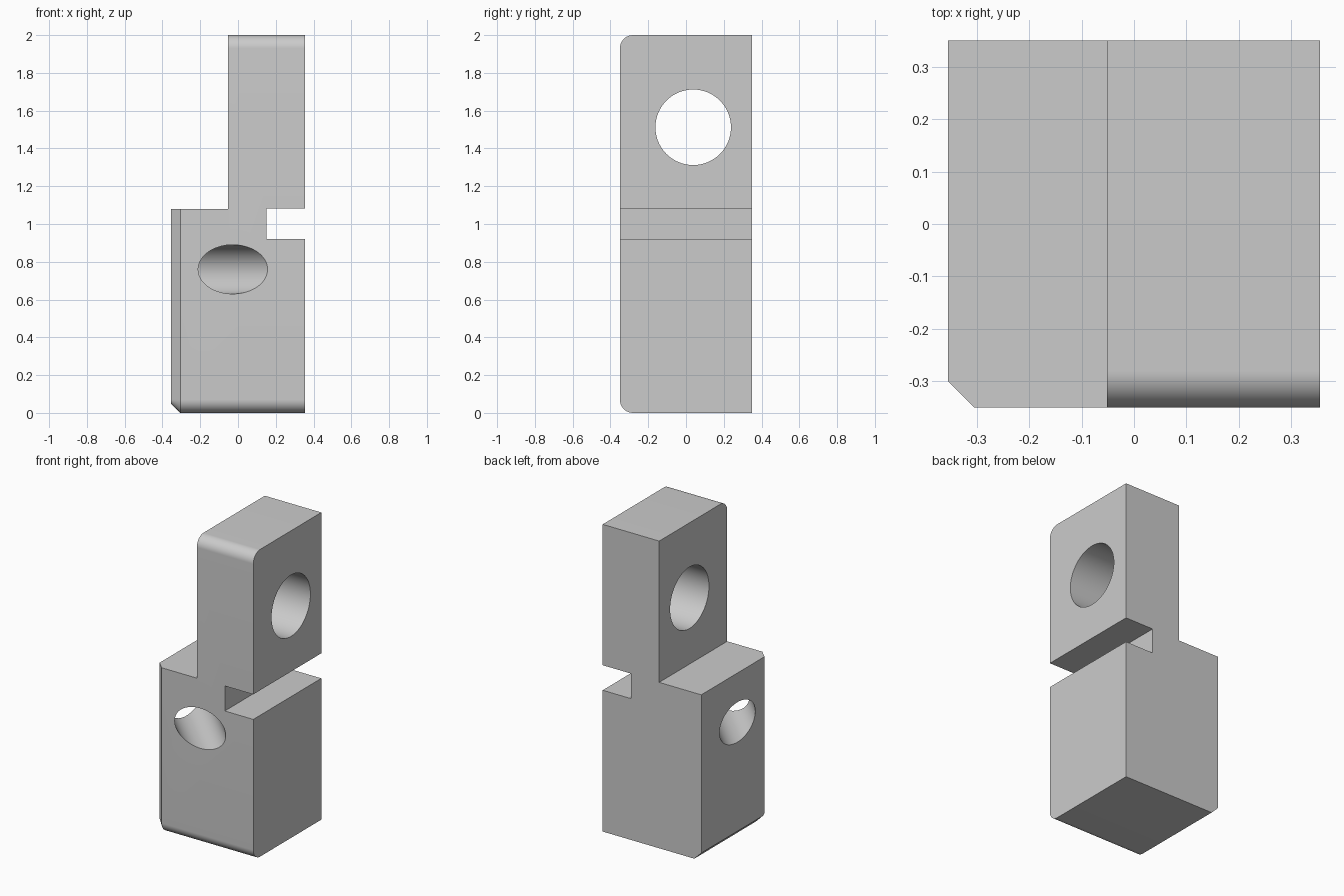
import bpy, bmesh, math
from mathutils import Matrix, Vector

if "Cube" in bpy.data.objects:
    bpy.data.objects.remove(bpy.data.objects["Cube"])

grey = bpy.data.materials.new("light_grey")
grey.diffuse_color = (0.6, 0.6, 0.6, 1)
grey.use_nodes = True
grey.node_tree.nodes["Principled BSDF"].inputs["Base Color"].default_value = grey.diffuse_color

HX, HY, H = 0.355, 0.35, 2.0   # half width, half depth, height
FILLET, CHAMFER = 0.07, 0.05


def side_profile(inset):
    """Y-Z outline with rounded front corners, inset on all but the back."""
    r, pts = FILLET - inset, [(HY, H - inset)]
    for cz, start in ((H - FILLET, 90), (FILLET, 180)):
        for i in range(17):
            a = math.radians(start + 90 * i / 16)
            pts.append((-HY + FILLET + r * math.cos(a), cz + r * math.sin(a)))
    return pts + [(HY, inset)]


def mesh_object(name, bm):
    bmesh.ops.recalc_face_normals(bm, faces=bm.faces)
    me = bpy.data.meshes.new(name)
    bm.to_mesh(me)
    bm.free()
    me.materials.append(grey)
    ob = bpy.data.objects.new(name, me)
    bpy.context.collection.objects.link(ob)
    return ob


def box(name, lo, hi):
    bm = bmesh.new()
    lo, hi = Vector(lo), Vector(hi)
    bmesh.ops.create_cube(bm, size=1, matrix=Matrix.Translation((lo + hi) / 2)
                          @ Matrix.Diagonal((*(hi - lo), 1)))
    return mesh_object(name, bm)


def rod(name, centre, direction, radius, length):
    bm = bmesh.new()
    turn = Vector(direction).to_track_quat('Z', 'Y').to_matrix().to_4x4()
    bmesh.ops.create_cone(bm, cap_ends=True, segments=64, radius1=radius, radius2=radius,
                          depth=length, matrix=Matrix.Translation(centre) @ turn)
    return mesh_object(name, bm)


# Block: side outline lofted across x, chamfered around its left end
bm = bmesh.new()
rings = [[bm.verts.new((x, y, z)) for y, z in side_profile(inset)]
         for x, inset in ((-HX, CHAMFER), (-HX + CHAMFER, 0), (HX, 0))]
for a, b in zip(rings, rings[1:]):
    for i in range(len(a)):
        j = (i + 1) % len(a)
        bm.faces.new((a[i], a[j], b[j], b[i]))
bm.faces.new(rings[0])
bm.faces.new(rings[-1])
block = mesh_object("bracket_block", bm)

# Cutters: upper left step, right slot, cross hole in the tab, 45 degree hole in the base
cutters = [
    box("step_cutter", (-1, -1, 1.08), (-0.052, 1, 3)),
    box("slot_cutter", (0.15, -1, 0.92), (1, 1, 1.083)),
    rod("tab_hole_cutter", (0.15, 0.038, 1.512), (1, 0, 0), 0.2, 1.2),
    rod("angled_hole_cutter", (-0.191, -0.186, 0.76), (-1, 1, 0), 0.13, 1.2),
]
for c in cutters:
    mod = block.modifiers.new(c.name, 'BOOLEAN')
    mod.operation, mod.solver, mod.object = 'DIFFERENCE', 'EXACT', c

# Apply the cuts and remove the cutters
bpy.context.view_layer.objects.active = block
block.select_set(True)
for c in cutters:
    bpy.ops.object.modifier_apply(modifier=c.name)
    bpy.data.objects.remove(c)
bpy.ops.object.shade_smooth_by_angle(angle=math.radians(25))
